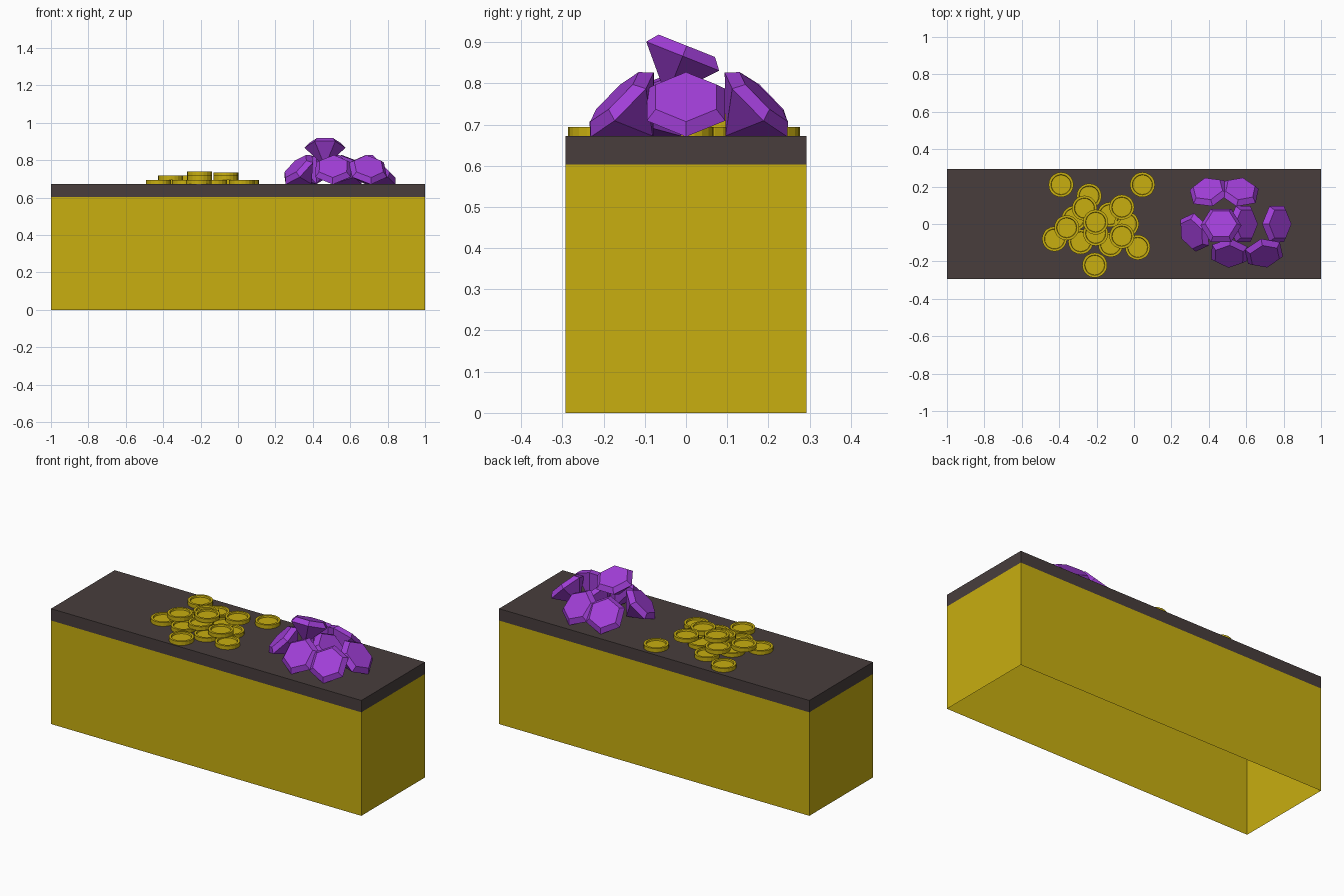
import bpy, bmesh, math
from mathutils import Matrix, Vector

if "Cube" in bpy.data.objects:
    bpy.data.objects.remove(bpy.data.objects["Cube"])


def material(name, rgb):
    m = bpy.data.materials.new(name)
    m.diffuse_color = (*rgb, 1)
    m.use_nodes = True
    m.node_tree.nodes["Principled BSDF"].inputs["Base Color"].default_value = m.diffuse_color
    return m


GOLD = material("gold yellow", (0.578, 0.425, 0.005))
DARK = material("dark brown", (0.065, 0.048, 0.046))
PURPLE = material("purple", (0.355, 0.049, 0.68))
TOP = 0.672


def finish(bm, name, *mats):
    bmesh.ops.recalc_face_normals(bm, faces=bm.faces)
    me = bpy.data.meshes.new(name)
    bm.to_mesh(me)
    bm.free()
    for m in mats:
        me.materials.append(m)
    ob = bpy.data.objects.new(name, me)
    bpy.context.collection.objects.link(ob)
    return ob


def loft(bm, rings, close_bottom=True, close_top=True):
    """Skin a stack of equal-length point rings; returns the vertex rings."""
    vs = [[bm.verts.new(p) for p in r] for r in rings]
    n = len(vs[0])
    for a, b in zip(vs, vs[1:]):
        for i in range(n):
            j = (i + 1) % n
            bm.faces.new((a[i], a[j], b[j], b[i]))
    if close_bottom:
        bm.faces.new(vs[0][::-1])
    if close_top:
        bm.faces.new(vs[-1])
    return vs


def circle(r, z, n):
    return [(r * math.cos(2 * math.pi * i / n), r * math.sin(2 * math.pi * i / n), z)
            for i in range(n)]


# Counter: thin shell open underneath, dark slab band and top
bm = bmesh.new()
loft(bm, [[(-1, -.293, z), (1, -.293, z), (1, .293, z), (-1, .293, z)]
          for z in (0, 0.603, TOP)], close_bottom=False)
for f in bm.faces:
    f.material_index = 1 if f.calc_center_median().z > 0.61 else 0
counter = finish(bm, "counter", GOLD, DARK)
# outward normals on the open shell
if counter.data.polygons[-1].normal.z < 0:
    counter.data.flip_normals()

# Coins: raised rim and sunken centre, (x, y, layer)
COIN_H = 0.0225
coins = [(-.39, .21, 0), (.045, .21, 0), (-.24, .15, 0), (-.425, -.08, 0),
         (.02, -.125, 0), (-.21, -.22, 0), (-.285, -.095, 0), (-.125, -.11, 0),
         (-.04, 0, 0), (-.32, .03, 0), (-.13, .05, 0),
         (-.265, .085, 1), (-.36, -.02, 1), (-.065, -.065, 1),
         (-.065, .09, 1.7), (-.205, -.05, 1), (-.205, .01, 2)]
for k, (x, y, layer) in enumerate(coins):
    bm = bmesh.new()
    loft(bm, [circle(.067, 0, 20), circle(.067, COIN_H, 20),
              circle(.054, COIN_H, 20), circle(.052, COIN_H - .009, 20)])
    ob = finish(bm, f"coin_{k + 1}", GOLD)
    ob.location = (x, y, TOP + layer * COIN_H)

# Gems: six-sided cut stones, (x, y, z, facing angle, tilt, spin)
gems = [(.763, 0, .748, 0, 45, 0), (.583, 0, .748, 0, 45, 0),
        (.325, -.045, .748, 205, 45, 0), (.51, -.155, .748, -93, 45, 0),
        (.695, -.155, .748, -78, 45, 0), (.40, .17, .748, 105, 45, 0),
        (.565, .17, .748, 78, 45, 0), (.465, -.008, .866, 90, 21.7, 30)]
for k, (x, y, z, face, tilt, spin) in enumerate(gems):
    bm = bmesh.new()
    girdle = loft(bm, [circle(.11, 0, 6), circle(.085, .027, 6)], close_bottom=False)[0]
    tip = bm.verts.new((0, 0, -.107))
    for i in range(6):
        bm.faces.new((girdle[(i + 1) % 6], girdle[i], tip))
    ob = finish(bm, f"gem_{k + 1}", PURPLE)
    rot = (Matrix.Rotation(math.radians(face), 4, 'Z')
           @ Matrix.Rotation(math.radians(tilt), 4, 'Y')
           @ Matrix.Rotation(math.radians(spin), 4, 'Z'))
    ob.matrix_world = Matrix.Translation(Vector((x, y, z))) @ rot
